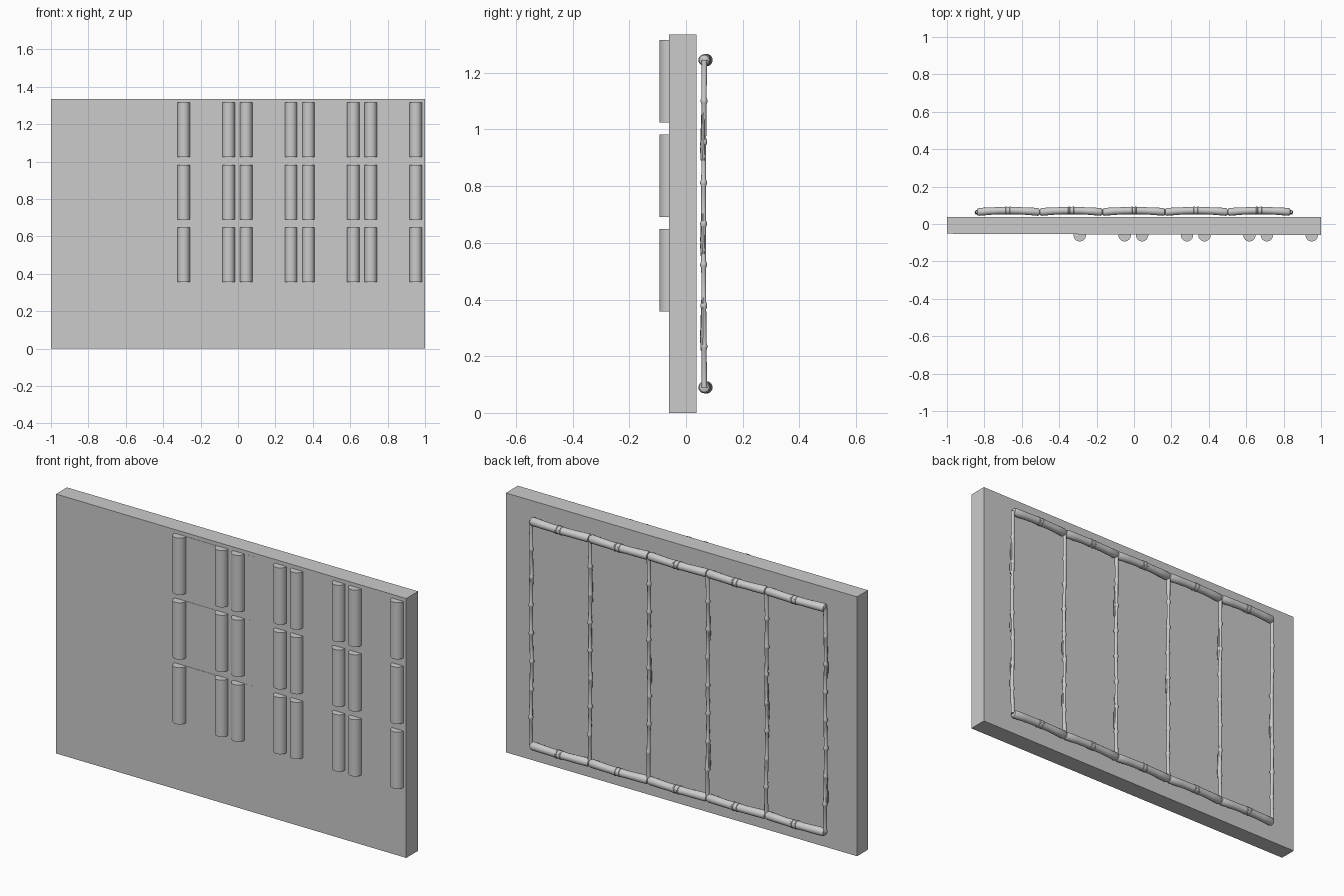
import bpy, bmesh, math, random
from mathutils import Vector

if "Cube" in bpy.data.objects:
    bpy.data.objects.remove(bpy.data.objects["Cube"])

random.seed(4)


def box(name, x0, x1, y0, y1, z0, z1):
    bm = bmesh.new()
    bmesh.ops.create_cube(bm, size=1)
    for v in bm.verts:
        v.co = Vector((x1 if v.co.x > 0 else x0,
                       y1 if v.co.y > 0 else y0,
                       z1 if v.co.z > 0 else z0))
    me = bpy.data.meshes.new(name)
    bm.to_mesh(me)
    bm.free()
    ob = bpy.data.objects.new(name, me)
    bpy.context.collection.objects.link(ob)
    return ob


def tube(name, rings, sides=16):
    """Capped tube through rings of (centre, radius)."""
    bm = bmesh.new()
    axis = (Vector(rings[-1][0]) - Vector(rings[0][0])).normalized()
    u = axis.cross(Vector((0, 1, 0))).normalized()
    w = axis.cross(u)
    loops = []
    for c, r in rings:
        loops.append([bm.verts.new(Vector(c) + r * (math.cos(a) * u + math.sin(a) * w))
                      for a in (2 * math.pi * i / sides for i in range(sides))])
    for a, b in zip(loops, loops[1:]):
        for i in range(sides):
            j = (i + 1) % sides
            bm.faces.new((a[i], a[j], b[j], b[i]))
    bm.faces.new(loops[0][::-1])
    bm.faces.new(loops[-1])
    bmesh.ops.recalc_face_normals(bm, faces=bm.faces)
    me = bpy.data.meshes.new(name)
    bm.to_mesh(me)
    bm.free()
    ob = bpy.data.objects.new(name, me)
    bpy.context.collection.objects.link(ob)
    bpy.ops.object.select_all(action='DESELECT')
    ob.select_set(True)
    bpy.context.view_layer.objects.active = ob
    bpy.ops.object.shade_smooth_by_angle(angle=math.radians(40))
    return ob


# Wall slab, front face leaning very slightly forward at its right end
wall = box("wall", -1, 1, -0.052, 0.037, 0, 1.335)
for v in wall.data.vertices:
    if v.co.y < 0 and v.co.x > 0:
        v.co.y = -0.06

# Front shutters: thin panel with a round post at each side
for row, z0 in enumerate((0.357, 0.691, 1.024)):
    for col in range(4):
        x = -0.29 + col * 0.3335
        tag = f"{row + 1}_{col + 1}"
        box("panel_" + tag, x, x + 0.24, -0.0568, 0.0, z0, z0 + 0.292)
        for side, px in (("left", x), ("right", x + 0.24)):
            tube(f"post_{side}_{tag}", [((px, -0.06, z0), 0.033),
                                        ((px, -0.06, z0 + 0.292), 0.033)], 32)

# Back lattice rails: bowed cane pieces with rounded ends and a double knot
profile = [(0, 0.008), (0.01, 0.017), (0.035, 0.021), (0.2, 0.020), (0.35, 0.019),
           (0.455, 0.020), (0.46, 0.022), (0.475, 0.022), (0.48, 0.020),
           (0.52, 0.020), (0.525, 0.022), (0.54, 0.022), (0.545, 0.020),
           (0.65, 0.019), (0.8, 0.020), (0.965, 0.021), (0.99, 0.017), (1, 0.008)]
for level, z in (("bottom", 0.09), ("top", 1.245)):
    for k in range(5):
        x0 = -0.84 + k * 0.335
        tube(f"rail_{level}_{k + 1}",
             [((x0 + 0.337 * t, 0.064 + 0.008 * math.sin(math.pi * t), z), r)
              for t, r in profile], 20)

# Back lattice uprights: thin knotted canes with peeling bark sleeves
for k in range(6):
    x = -0.838 + k * 0.335
    rings = []
    for i in range(9):
        z = 0.09 + 1.155 * i / 8
        y = 0.065 - 0.003 * math.sin(math.pi * i / 8)
        dx = 0.002 * math.sin(i * 1.7)
        if 0 < i < 8:
            rings += [((x + dx, y, z - 0.012), 0.0085), ((x + dx, y, z - 0.004), 0.012),
                      ((x + dx, y, z + 0.004), 0.012), ((x + dx, y, z + 0.012), 0.0085)]
        else:
            rings.append(((x, y, z), 0.010))
    tube(f"upright_{k + 1}", rings, 12)
    for j, (z0, z1) in enumerate(((0.24, 0.42), (0.57, 0.72), (0.91, 1.08))):
        s = random.uniform(-0.02, 0.02)
        dx = random.choice((-1, 1)) * 0.004
        tube(f"bark_{k + 1}_{j + 1}",
             [((x + dx, 0.059, z0 + s), 0.007), ((x + dx, 0.059, z0 + s + 0.03), 0.009),
              ((x + dx, 0.061, z1 + s), 0.006)], 8)
